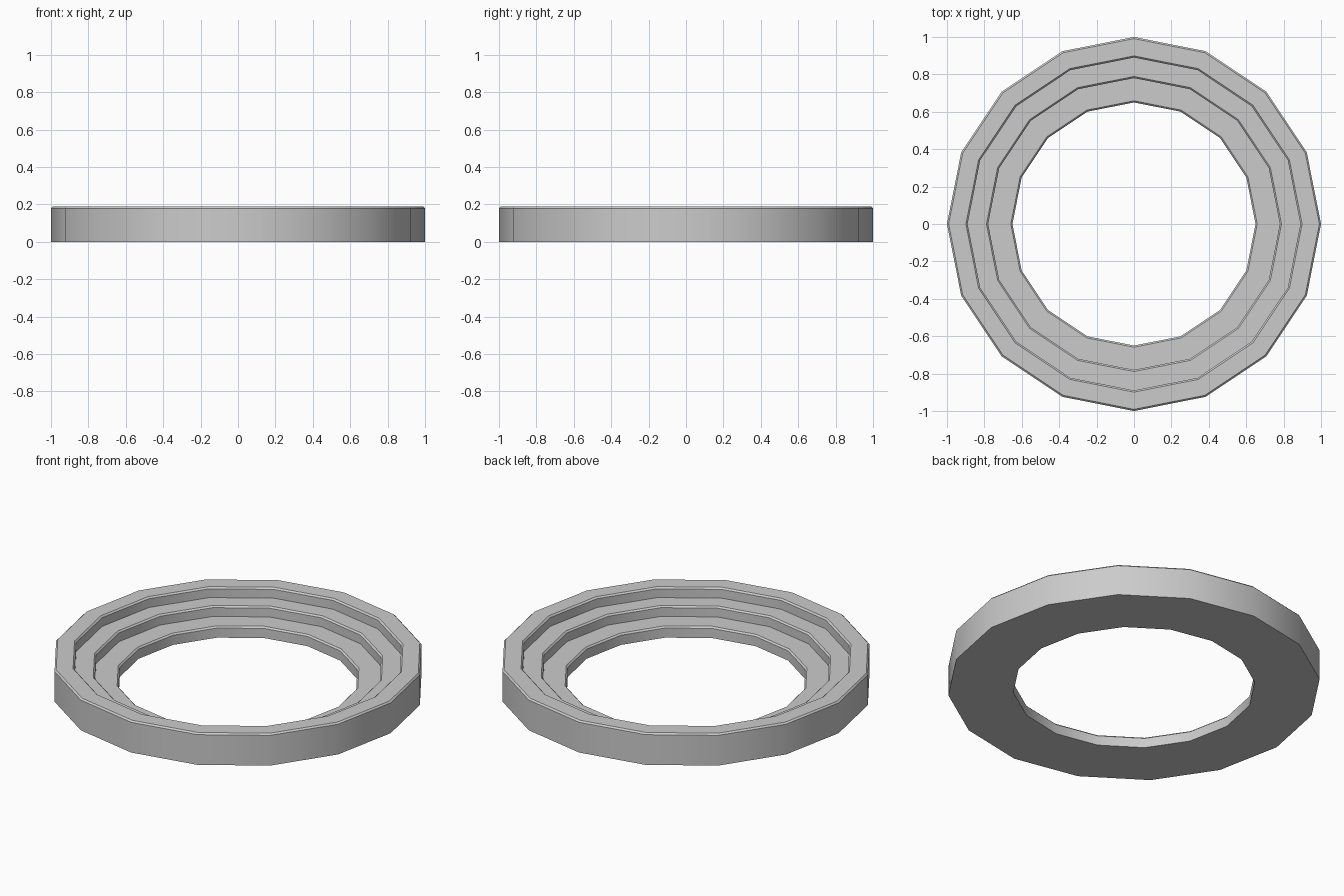
import bpy, bmesh
from math import cos, sin, tau, radians

if "Cube" in bpy.data.objects:
    bpy.data.objects.remove(bpy.data.objects["Cube"])

SIDES = 16
B = 0.009  # chamfer size

# Cross-section (radius, height): outer wall, then three steps down to the hole
profile = [(1.0, 0.0), (1.0, 0.188 - B), (1.0 - B, 0.188)]
for wall_r, upper, lower in [(0.89, 0.188, 0.127), (0.78, 0.127, 0.066), (0.65, 0.066, 0.0)]:
    profile += [(wall_r + B, upper), (wall_r, upper - B), (wall_r, lower)]

# Sweep the section around the z axis
bm = bmesh.new()
rings = [[bm.verts.new((r * cos(tau * i / SIDES), r * sin(tau * i / SIDES), z))
          for r, z in profile] for i in range(SIDES)]
n = len(profile)
for i in range(SIDES):
    a, b = rings[i], rings[(i + 1) % SIDES]
    for j in range(n):
        k = (j + 1) % n
        bm.faces.new((a[j], b[j], b[k], a[k]))
bmesh.ops.recalc_face_normals(bm, faces=bm.faces)

mesh = bpy.data.meshes.new("stepped_ring")
bm.to_mesh(mesh)
bm.free()
ring = bpy.data.objects.new("stepped_ring", mesh)
bpy.context.collection.objects.link(ring)

# Smooth around the ring, crisp at the steps
bpy.context.view_layer.objects.active = ring
ring.select_set(True)
bpy.ops.object.shade_smooth_by_angle(angle=radians(30))
